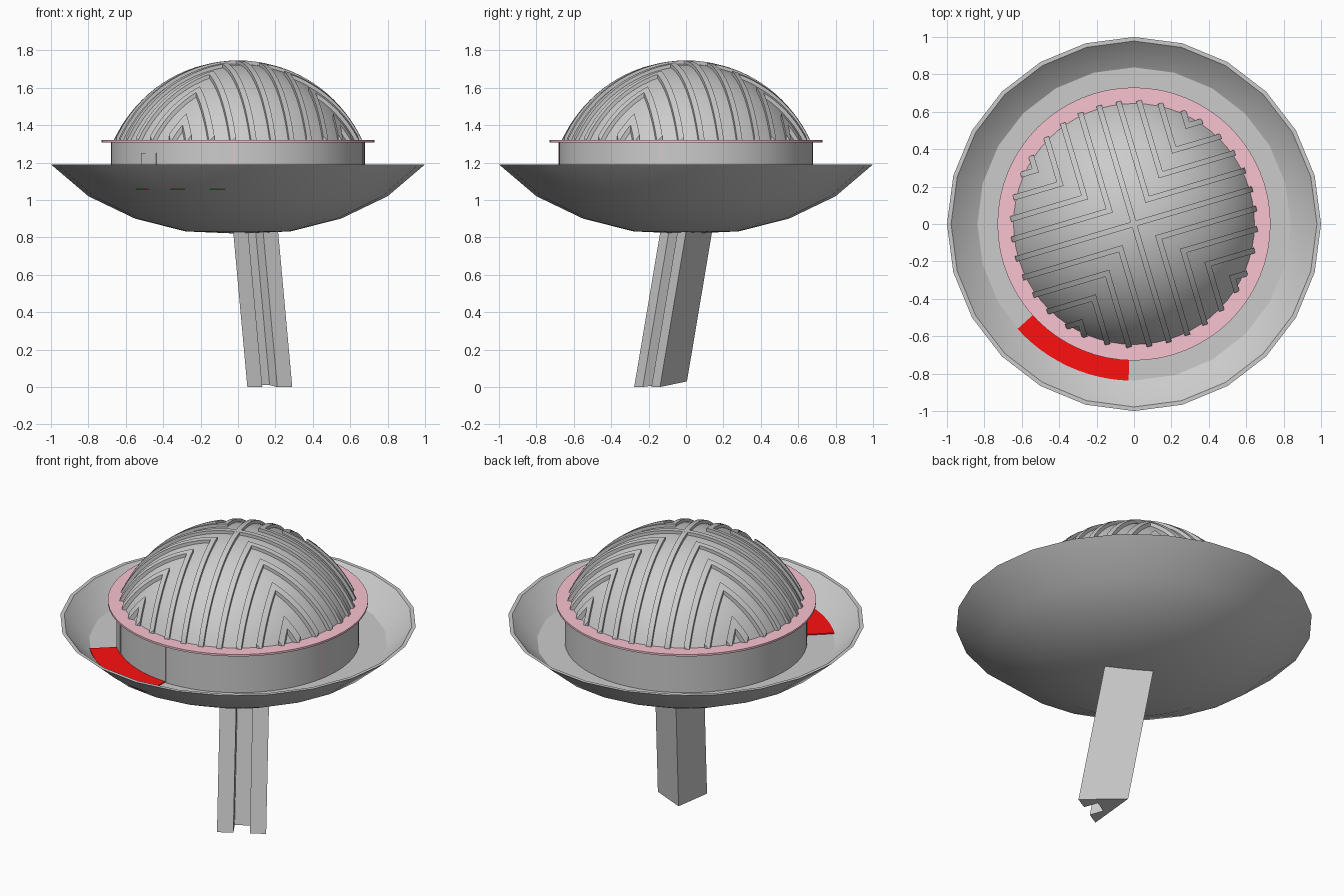
import bpy, bmesh, math
from math import sin, cos, radians, sqrt, pi

if "Cube" in bpy.data.objects:
    bpy.data.objects.remove(bpy.data.objects["Cube"])


def finish(name, bm, color=None, angle=30):
    bmesh.ops.recalc_face_normals(bm, faces=bm.faces)
    me = bpy.data.meshes.new(name)
    bm.to_mesh(me)
    bm.free()
    for p in me.polygons:
        p.use_smooth = True
    me.set_sharp_from_angle(angle=radians(angle))
    ob = bpy.data.objects.new(name, me)
    bpy.context.collection.objects.link(ob)
    if color:
        mat = bpy.data.materials.new(name + "_color")
        mat.diffuse_color = (*color, 1)
        mat.use_nodes = True
        mat.node_tree.nodes["Principled BSDF"].inputs["Base Color"].default_value = mat.diffuse_color
        me.materials.append(mat)
    return ob


def revolve(name, profile, n, color=None, closed=False, angle=30):
    """Spin an (r, z) profile around z; r = 0 points become poles."""
    bm = bmesh.new()
    rings = []
    for r, z in profile:
        if r == 0:
            rings.append([bm.verts.new((0, 0, z))] * n)
        else:
            rings.append([bm.verts.new((r * cos(2 * pi * i / n), r * sin(2 * pi * i / n), z))
                          for i in range(n)])
    pairs = list(zip(rings, rings[1:]))
    if closed:
        pairs.append((rings[-1], rings[0]))
    for a, b in pairs:
        for i in range(n):
            j = (i + 1) % n
            bm.faces.new(list(dict.fromkeys((a[i], a[j], b[j], b[i]))))
    return finish(name, bm, color, angle)


def sweep(bm, sections):
    """Join equal-length cross-sections into a capped solid."""
    rows = [[bm.verts.new(p) for p in s] for s in sections]
    for a, b in zip(rows, rows[1:]):
        for i in range(len(a)):
            j = (i + 1) % len(a)
            bm.faces.new((a[i], a[j], b[j], b[i]))
    bm.faces.new(rows[0])
    bm.faces.new(rows[-1])


def arc_block(name, r0, r1, z0, z1, a0, a1, n, color=None):
    bm = bmesh.new()
    secs = []
    for i in range(n + 1):
        a = radians(a0 + (a1 - a0) * i / n)
        secs.append([(r * cos(a), r * sin(a), z)
                     for r, z in ((r0, z0), (r1, z0), (r1, z1), (r0, z1))])
    sweep(bm, secs)
    return finish(name, bm, color)


PINK = (0.95, 0.55, 0.64)
RED = (1, 0.005, 0.005)

# Shallow bowl with a thin lip, and the flat deck inside it
revolve("bowl", [(0, 0.82), (0.28, 0.832), (0.55, 0.9), (0.8, 1.02), (1.0, 1.19),
                 (0.978, 1.19), (0.842, 1.062), (0.8, 1.045), (0, 1.045)], 24)
revolve("deck", [(0, 1.06), (0.843, 1.06)], 24)

# Drum, flange and red deck panel
revolve("drum", [(0.68, 1.05), (0.68, 1.312), (0, 1.312)], 64)
revolve("flange", [(0.6, 1.308), (0.73, 1.308), (0.73, 1.32), (0.6, 1.32)], 64, PINK, True)
arc_block("red_panel", 0.675, 0.838, 1.055, 1.066, 222, 268, 12, RED)

# Door and narrow pink seams on the drum
arc_block("door", 0.67, 0.685, 1.06, 1.25, 220.8, 230.2, 4)
for k, a in enumerate((268.2, 348.8)):
    arc_block(f"drum_seam_{k}", 0.67, 0.681, 1.06, 1.31, a - 0.2, a + 0.2, 1, PINK)

# Dome: spherical cap
R, CZ, BASE = 0.713, 1.015, 1.31
tmax = math.acos((BASE - CZ) / R)
revolve("dome", [(R * sin(tmax * i / 16), CZ + R * cos(tmax * i / 16)) for i in range(17)], 64)

# Ridges: a cross plus nested chevrons in each quadrant, draped on the dome
ROT, STEP, W, H, EDGE = radians(16.5), 0.106, 0.015, 0.018, 0.66


def drape(u, v, rad):
    z = CZ + sqrt(max(rad * rad - u * u - v * v, 0))
    return (u * cos(ROT) - v * sin(ROT), u * sin(ROT) + v * cos(ROT), max(z, 1.305))


def ridge(bm, pairs):
    sweep(bm, [[drape(*p, R - 0.012), drape(*q, R - 0.012),
                drape(*q, R + H), drape(*p, R + H)] for p, q in pairs])


def spin(p, k):
    for _ in range(k):
        p = (-p[1], p[0])
    return p


bm = bmesh.new()
N = 14
for k in range(2):
    line = [-EDGE + 2 * EDGE * i / (2 * N) for i in range(2 * N + 1)]
    ridge(bm, [(spin((t, -W), k), spin((t, W), k)) for t in line])
for k in range(4):
    for m in range(1, 5):
        o = m * STEP
        end = sqrt(EDGE ** 2 - o ** 2)
        lo, hi = o - W, o + W
        arm = [((lo + (end - lo) * i / N, lo), (hi + (end - hi) * i / N, hi))
               for i in range(N + 1)]
        mirrored = [((p[1], p[0]), (q[1], q[0])) for p, q in arm[:0:-1]]
        ridge(bm, [(spin(p, k), spin(q, k)) for p, q in mirrored + arm])
finish("dome_ridges", bm)

# Leaning post: equilateral triangle section with a slot in its front face
A, B, C = (0.05, 0.0), (0.29, -0.139), (0.05, -0.277)
nx, ny = -0.5, 0.866          # direction from slotted face into the post
SLOT, DEPTH = 0.08, 0.24


def along(f, d=0.0):
    return (C[0] + (B[0] - C[0]) * f + nx * d, C[1] + (B[1] - C[1]) * f + ny * d, d)


section = [(*A, DEPTH), (*C, 0), along(1 / 3), along(1 / 3, SLOT),
           along(2 / 3, SLOT), along(2 / 3), (*B, 0)]


def lean(x, y, z):
    return (x - 0.091 * z, y + 0.168 * z, z)


bm = bmesh.new()
sweep(bm, [[lean(x, y, 0.03 * d / DEPTH) for x, y, d in section],
           [lean(x, y, 0.93) for x, y, d in section]])
finish("post", bm)
